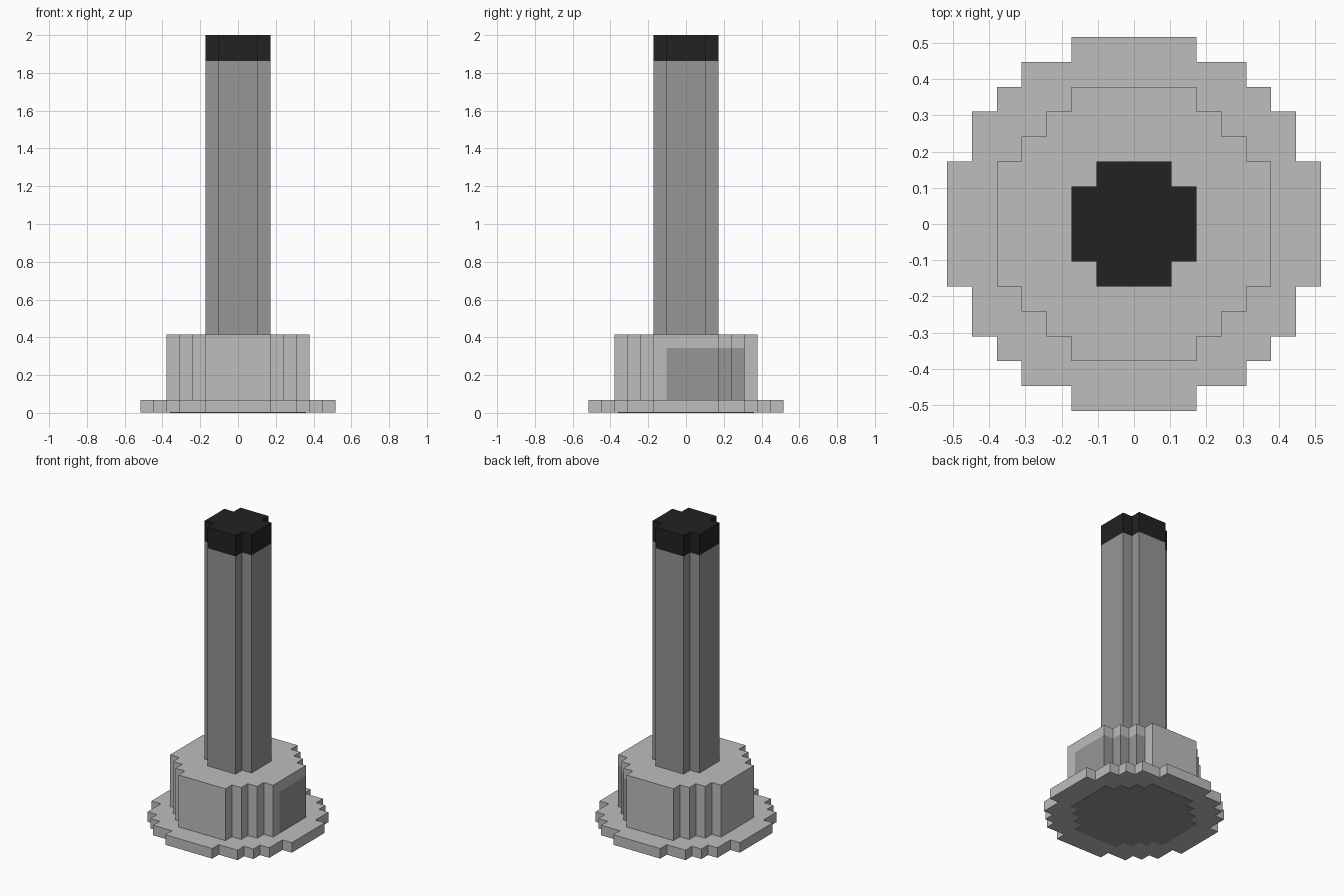
import bpy
import bmesh

if "Cube" in bpy.data.objects:
    bpy.data.objects.remove(bpy.data.objects["Cube"], do_unlink=True)

U = 2 / 29  # one block


def material(name, value):
    mat = bpy.data.materials.new(name)
    mat.use_nodes = True
    colour = (value, value, value, 1)
    mat.diffuse_color = colour
    mat.node_tree.nodes["Principled BSDF"].inputs["Base Color"].default_value = colour
    return mat


light_grey = material("light grey", 0.51)
mid_grey = material("mid grey", 0.305)
black = material("black", 0.016)


def stepped_outline(corners):
    """Stepped round outline from the outer corners of one quarter."""
    quarter = []
    for i, (x, y) in enumerate(corners):
        quarter.append((x, y))
        if i + 1 < len(corners):
            quarter.append((corners[i + 1][0], y))
    points = []
    for _ in range(4):
        points += quarter
        quarter = [(-y, x) for x, y in quarter]
    return points


def prism(name, outline, levels, materials, rule=None):
    """Extrude an outline through the given levels, all in block units."""
    bm = bmesh.new()
    rings = [[bm.verts.new((x * U, y * U, z * U)) for x, y in outline] for z in levels]
    n = len(outline)
    for low, high in zip(rings, rings[1:]):
        for i in range(n):
            j = (i + 1) % n
            bm.faces.new((low[i], low[j], high[j], high[i]))
    bm.faces.new(rings[0][::-1])
    bm.faces.new(rings[-1])
    bm.normal_update()
    if rule:
        for face in bm.faces:
            face.material_index = int(rule(face.calc_center_median() / U, face.normal))
    mesh = bpy.data.meshes.new(name)
    bm.to_mesh(mesh)
    bm.free()
    for mat in materials:
        mesh.materials.append(mat)
    obj = bpy.data.objects.new(name, mesh)
    bpy.context.collection.objects.link(obj)
    return obj


base_outline = stepped_outline([(7.5, 2.5), (6.5, 4.5), (5.5, 5.5), (4.5, 6.5), (2.5, 7.5)])
body_outline = stepped_outline([(5.5, 2.5), (4.5, 3.5), (3.5, 4.5), (2.5, 5.5)])
stack_outline = stepped_outline([(2.5, 1.5), (1.5, 2.5)])

# Base flange, with a darker plate set into its underside
prism("base_flange", base_outline, [0.03, 1], [light_grey])
prism("underside_plate", [(x * 0.95, y * 0.95) for x, y in body_outline],
      [0, 0.06], [mid_grey])


# Body, with a darker panel on the +x side
def on_panel(centre, normal):
    return (abs(normal.z) < 0.5 and centre.z < 5 and centre.x > 2.6
            and -1.5 < centre.y < 4.6)


panel_outline = body_outline[:-1] + [body_outline[-1]]
# The last outline point starts the front steps; the +x wall closes the loop
panel_outline = [(5.5, -1.5)] + panel_outline
prism("body", panel_outline, [0.5, 5, 6], [light_grey, mid_grey], on_panel)

# Chimney stack and its black rim
prism("stack", stack_outline, [5.5, 27], [mid_grey])
prism("stack_cap", stack_outline, [27, 29], [black])
